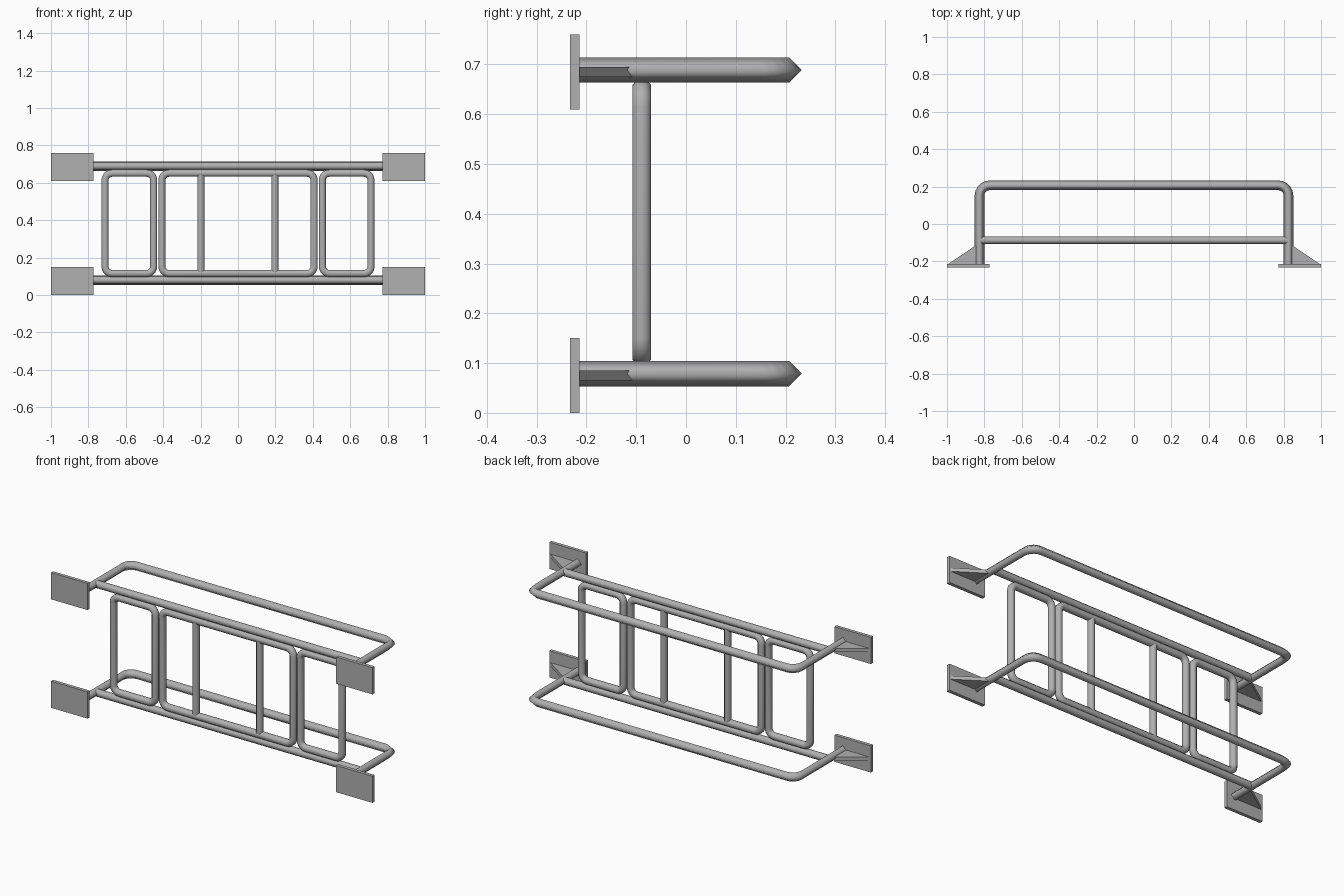
import bpy, bmesh, math
from mathutils import Vector

if "Cube" in bpy.data.objects:
    bpy.data.objects.remove(bpy.data.objects["Cube"])

steel = bpy.data.materials.new("dark_steel")
steel.diffuse_color = (0.44, 0.44, 0.44, 1)
steel.use_nodes = True
steel.node_tree.nodes["Principled BSDF"].inputs["Base Color"].default_value = steel.diffuse_color


def pipe(name, pts, r, sides, plane, phase=0.0, closed=False):
    # sweep a regular polygon along a planar path with mitred joints
    pts = [Vector(p) for p in pts]
    n = len(pts)
    plane = Vector(plane)
    bm = bmesh.new()
    rings = []
    for i, p in enumerate(pts):
        a = pts[i - 1] if (closed or i > 0) else None
        b = pts[(i + 1) % n] if (closed or i < n - 1) else None
        d1 = (p - a).normalized() if a is not None else (b - p).normalized()
        d2 = (b - p).normalized() if b is not None else d1
        t = (d1 + d2).normalized()
        side = plane.cross(t) / max(t.dot(d1), 0.3)
        rings.append([bm.verts.new(p + side * r * math.cos(w) + plane * r * math.sin(w))
                      for w in (phase + 2 * math.pi * k / sides for k in range(sides))])
    for i in range(n if closed else n - 1):
        A, B = rings[i], rings[(i + 1) % n]
        for k in range(sides):
            j = (k + 1) % sides
            bm.faces.new((A[k], A[j], B[j], B[k])).smooth = True
    return finish(name, bm)


def finish(name, bm):
    bmesh.ops.recalc_face_normals(bm, faces=bm.faces)
    me = bpy.data.meshes.new(name)
    bm.to_mesh(me)
    bm.free()
    me.materials.append(steel)
    ob = bpy.data.objects.new(name, me)
    bpy.context.collection.objects.link(ob)
    return ob


def prism(name, outline, z0, z1):
    # extrude an xy outline between two heights
    bm = bmesh.new()
    f = bm.faces.new([bm.verts.new((x, y, z0)) for x, y in outline])
    ext = bmesh.ops.extrude_face_region(bm, geom=[f])
    bmesh.ops.translate(bm, vec=(0, 0, z1 - z0),
                        verts=[v for v in ext['geom'] if isinstance(v, bmesh.types.BMVert)])
    return finish(name, bm)


def arc(cx, cy, r, a0, steps=5):
    # quarter turn starting at a0 degrees, counter-clockwise
    return [(cx + r * math.cos(math.radians(a0 + 90 * i / steps)),
             cy + r * math.sin(math.radians(a0 + 90 * i / steps))) for i in range(steps + 1)]


OCT = math.pi / 8
FY = -0.089          # depth of the ladder panel

for level, z in (("lower", 0.079), ("upper", 0.689)):
    # U-shaped outer rail
    X, Y, R = 0.826, 0.207, 0.055
    path = [(X, -0.22)] + arc(X - R, Y - R, R, 0) + arc(-X + R, Y - R, R, 90) + [(-X, -0.22)]
    pipe(level + "_outer_rail", [(x, y, z) for x, y in path], 0.0255, 4, (0, 0, 1))
    # straight cross rail between the arms
    pipe(level + "_cross_rail", [(-X, FY + 0.002, z), (X, FY + 0.002, z)], 0.0205, 8, (0, 0, 1), OCT)
    for label, s in (("left", -1), ("right", 1)):
        # wall plate and gusset
        prism(f"{level}_{label}_plate",
              [(s * 0.773, -0.233), (s, -0.233), (s, -0.214), (s * 0.773, -0.214)],
              z - 0.079, z + 0.071)
        prism(f"{level}_{label}_gusset",
              [(s * 0.825, -0.215), (s * 0.995, -0.215), (s * 0.825, -0.1)],
              z - 0.014, z + 0.006)


def frame(name, x0, x1, z0=0.115, z1=0.651, r=0.037):
    # closed rounded rectangle of tube
    path = (arc(x1 - r, z1 - r, r, 0) + arc(x0 + r, z1 - r, r, 90)
            + arc(x0 + r, z0 + r, r, 180) + arc(x1 - r, z0 + r, r, 270))
    pipe(name, [(x, FY, z) for x, z in path], 0.0203, 8, (0, 1, 0), OCT, True)


frame("middle_frame", -0.407, 0.407)
frame("left_frame", -0.711, -0.451)
frame("right_frame", 0.451, 0.711)

# upright bars inside the middle frame
for label, s in (("left", -1), ("right", 1)):
    pipe(label + "_bar", [(s * 0.198, FY, 0.115), (s * 0.198, FY, 0.651)], 0.0195, 8, (0, 1, 0), OCT)
